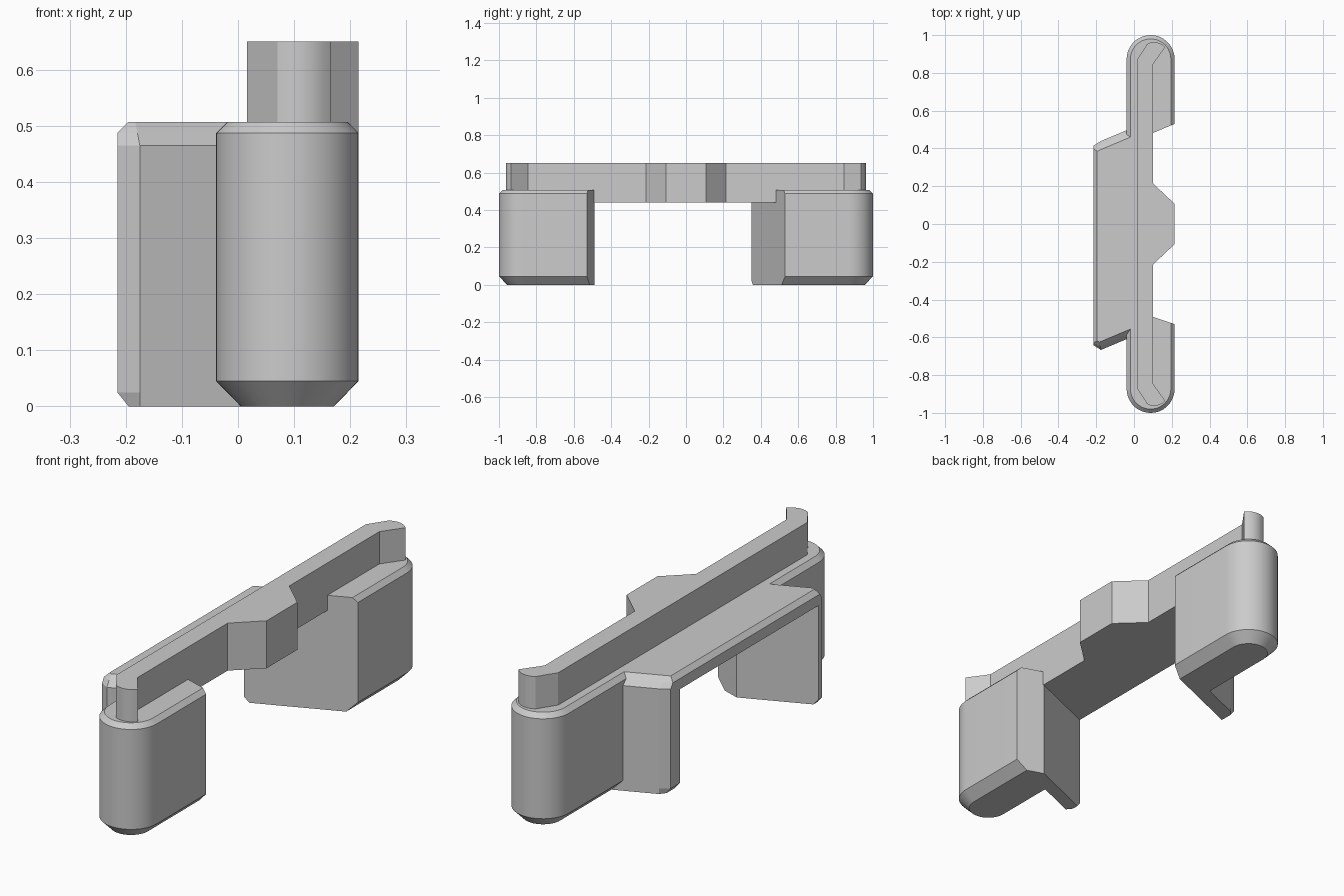
import bpy, bmesh, math

if "Cube" in bpy.data.objects:
    bpy.data.objects.remove(bpy.data.objects["Cube"])

grey = bpy.data.materials.new("plain_grey")
grey.diffuse_color = (0.6, 0.6, 0.6, 1)
grey.use_nodes = True
grey.node_tree.nodes["Principled BSDF"].inputs["Base Color"].default_value = grey.diffuse_color

SLOPE = 0.42                       # slant of the wings in plan
LEFT, RIGHT, APEX = -0.215, 0.215, 0.095


def loft(name, levels, smooth=False):
    """Stack matching outlines, given as (z, points), into a closed solid."""
    bm = bmesh.new()
    rings = [[bm.verts.new((x, y, z)) for x, y in pts] for z, pts in levels]
    n = len(rings[0])
    for a, b in zip(rings, rings[1:]):
        for i in range(n):
            j = (i + 1) % n
            bm.faces.new((a[i], a[j], b[j], b[i]))
    bm.faces.new(rings[0][::-1])
    bm.faces.new(rings[-1])
    bmesh.ops.recalc_face_normals(bm, faces=bm.faces)
    mesh = bpy.data.meshes.new(name)
    bm.to_mesh(mesh)
    bm.free()
    mesh.materials.append(grey)
    obj = bpy.data.objects.new(name, mesh)
    bpy.context.collection.objects.link(obj)
    if smooth:
        bpy.ops.object.select_all(action='DESELECT')
        obj.select_set(True)
        bpy.context.view_layer.objects.active = obj
        bpy.ops.object.shade_smooth_by_angle(angle=math.radians(25))
    return obj


def inner(side, x):
    """Y of the slanted wall facing the middle; the front one is a chevron."""
    if side > 0:
        return 0.53 - SLOPE * (RIGHT - x)
    if x > APEX:
        return -0.53 + 0.33 * (RIGHT - x)
    return -0.49 - SLOPE * (APEX - x)


def pod_outline(side, inset):
    r, cx, cy = 0.127 - inset, 0.088, 0.873 * side
    pts = []
    for i in range(25):
        a = math.pi * (1 - i / 24)
        pts.append((cx + r * math.cos(a), cy + side * r * math.sin(a)))
    for x in (cx + r, APEX, cx - r):
        pts.append((x, inner(side, x)))
    return pts


def wing_outline(side, inset, left_inset):
    def outer(x):
        return (0.496 if side > 0 else -0.61) + SLOPE * (x + 0.04) - side * inset
    left = LEFT + left_inset
    bx = -0.175 - inset * 0.18
    drop = 0.025 * (1 - inset / 0.06)
    return [(0.01, inner(side, 0.01)), (left, inner(side, left)),
            (left, outer(bx) - side * drop), (bx, outer(bx)), (0.01, outer(0.01))]


# Rounded pods and slanted wings at both ends
for side, label in ((-1, "front"), (1, "back")):
    loft(label + "_pod", [(z, pod_outline(side, d)) for z, d in
                          ((0, 0.044), (0.045, 0), (0.487, 0), (0.507, 0.02))], True)
    loft(label + "_wing", [(z, wing_outline(side, o, l)) for z, o, l in
                           ((0, 0, 0.02), (0.025, 0, 0), (0.465, 0, 0),
                            (0.487, 0.023, 0), (0.507, 0.045, 0.02))])


# Deck bridging the wings, with a chamfered left edge
def deck_outline(left):
    return [(left, inner(-1, left)), (APEX, inner(-1, APEX)), (0.1, inner(-1, 0.1)),
            (0.1, inner(1, 0.1)), (left, inner(1, left))]


loft("deck", [(0.44, deck_outline(LEFT)), (0.487, deck_outline(LEFT)),
              (0.507, deck_outline(LEFT + 0.02))])

# Raised rail with a hooked, rounded tip at each end
tip = [(0.1, 0.845), (0.165, 0.936), (0.152, 0.948), (0.137, 0.957), (0.12, 0.962),
       (0.104, 0.963), (0.087, 0.96), (0.07, 0.953), (0.016, 0.87)]
rail = tip + [(x, -y) for x, y in reversed(tip)]
loft("rail", [(0.507, rail), (0.65, rail)], True)

# Tapered stop on the right side of the rail
stop = [(0.1, -0.215), (RIGHT, -0.107), (RIGHT, 0.107), (0.1, 0.215)]
loft("side_stop", [(0.44, stop), (0.65, stop)])
